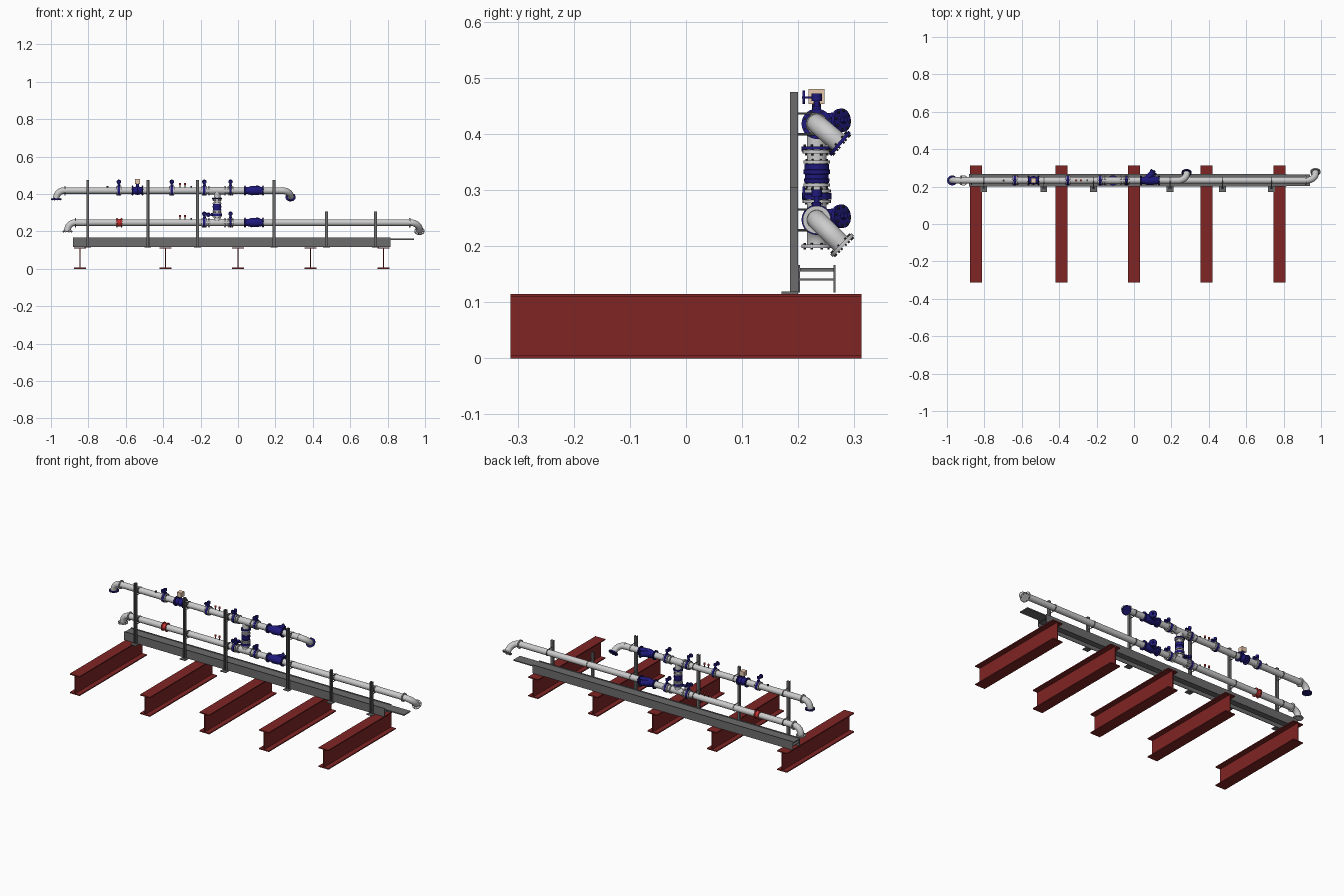
import bpy, bmesh
from math import sin, cos, pi
from mathutils import Vector as V

if "Cube" in bpy.data.objects:
    bpy.data.objects.remove(bpy.data.objects["Cube"])

def mat(name, c):
    m = bpy.data.materials.new(name)
    m.diffuse_color = (*c, 1)
    m.use_nodes = True
    m.node_tree.nodes["Principled BSDF"].inputs["Base Color"].default_value = m.diffuse_color
    return m

RED = mat("beam_red", (0.22, 0.018, 0.018))
BLUE = mat("valve_blue", (0.014, 0.01, 0.2))
STEEL = mat("frame_grey", (0.15, 0.15, 0.15))
PIPE = mat("pipe_grey", (0.55, 0.55, 0.54))
TAN = mat("actuator_tan", (0.8, 0.58, 0.42))
SIGNAL = mat("signal_red", (0.6, 0.03, 0.03))
DARK = mat("dark_steel", (0.04, 0.04, 0.04))

def finish(name, bm, m):
    bmesh.ops.remove_doubles(bm, verts=bm.verts, dist=1e-5)
    bmesh.ops.recalc_face_normals(bm, faces=bm.faces)
    me = bpy.data.meshes.new(name)
    bm.to_mesh(me)
    bm.free()
    ob = bpy.data.objects.new(name, me)
    bpy.context.collection.objects.link(ob)
    me.materials.append(m)
    return ob

def box(name, lo, hi, m):
    bm = bmesh.new()
    lo, hi = V(lo), V(hi)
    for v in bmesh.ops.create_cube(bm, size=1)["verts"]:
        v.co = V([(lo[i] + hi[i]) / 2 + v.co[i] * (hi[i] - lo[i]) for i in range(3)])
    return finish(name, bm, m)

def skin(bm, rings, caps):
    n = len(rings[0])
    rows = [[bm.verts.new(p) for p in r] for r in rings]
    for a, b in zip(rows, rows[1:]):
        for i in range(n):
            bm.faces.new((a[i], a[(i + 1) % n], b[(i + 1) % n], b[i]))
    if caps:
        bm.faces.new(rows[0])
        bm.faces.new(rows[-1])

def lathe(name, origin, axis, prof, m, seg=32):
    """Turn a profile of (distance along axis, radius) into a solid."""
    axis = V(axis).normalized()
    u = axis.orthogonal().normalized()
    w = axis.cross(u)
    bm = bmesh.new()
    skin(bm, [[V(origin) + axis * t + (u * cos(2 * pi * i / seg) + w * sin(2 * pi * i / seg)) * r
               for i in range(seg)] for t, r in prof], True)
    return finish(name, bm, m)

def cyl(name, p0, p1, r, m, seg=32):
    d = V(p1) - V(p0)
    return lathe(name, p0, d, [(0, r), (d.length, r)], m, seg)

def flange(name, c, axis, m, r=0.027, t=0.006):
    """Flat disc with a circle of bolts through it."""
    axis, c = V(axis).normalized(), V(c)
    cyl(name, c - axis * t / 2, c + axis * t / 2, r, m)
    u = axis.orthogonal().normalized()
    w = axis.cross(u)
    for i in range(8):
        a = 2 * pi * (i + .5) / 8
        p = c + (u * cos(a) + w * sin(a)) * (r - 0.004)
        cyl(name + "_bolt", p - axis * (t / 2 + .003), p + axis * (t / 2 + .003), 0.002, DARK, 6)

def elbow(name, start, along, down, R, ext, m, fm):
    """Quarter bend with a short straight tail and an end flange."""
    s, a, d = V(start), V(along), V(down).normalized()
    n = a.cross(d)
    rings = []
    for k in range(14):
        t = min(k, 12) / 12 * pi / 2
        p = s + a * R * sin(t) + d * R * (1 - cos(t)) + d * (ext if k == 13 else 0)
        side = n.cross(a * cos(t) + d * sin(t))
        rings.append([p + PR * (n * cos(2 * pi * i / 32) + side * sin(2 * pi * i / 32)) for i in range(32)])
    bm = bmesh.new()
    skin(bm, rings, True)
    finish(name, bm, m)
    flange(name + "_end_flange", s + a * R + d * (R + ext), d, fm)

def valve(name, c, axis, up):
    """Butterfly valve with gearbox and small handwheel facing the front."""
    c, axis, up = V(c), V(axis), V(up)
    cyl(name + "_body", c - axis * .006, c + axis * .006, 0.026, BLUE)
    for s in (-1, 1):
        flange(name + "_flange", c + axis * .0095 * s, axis, PIPE, 0.025, 0.005)
    cyl(name + "_stem", c + up * .02, c + up * .05, 0.005, BLUE, 16)
    cyl(name + "_collar", c + up * .025, c + up * .032, 0.008, BLUE, 16)
    h = c + up * .047
    cyl(name + "_gearbox", h - up * .006, h + up * .007, 0.009, BLUE, 16)
    f = V((0, -1, 0))
    cyl(name + "_shaft", h, h + f * .026, 0.002, BLUE, 12)
    lathe(name + "_handwheel", h + f * .021, f,
          [(.001, .0005), (.001, .008), (0, .009), (0, .012), (.004, .012), (.004, .009), (.003, .008), (.003, .0005)],
          BLUE, 24)

def strainer(name, z):
    """Y strainer with a slanted, capped screen leg."""
    o = (0.033, Y, z)
    lathe(name + "_body", o, (1, 0, 0), [(0, .018), (.02, .019), (.04, .025), (.075, .023), (.102, .018)], BLUE)
    for x in (0.037, 0.133):
        flange(name + "_flange", (x, Y, z), (1, 0, 0), BLUE)
    d = V((.7, .7, .1)).normalized()
    s = V((0.06, Y, z))
    cyl(name + "_leg", s, s + d * .062, 0.016, BLUE)
    flange(name + "_cap", s + d * .062, d, BLUE, 0.021, 0.007)
    cyl(name + "_drain_plug", s + d * .062, s + d * .074, 0.006, BLUE, 6)

Y, PR, ZL, ZU = 0.233, 0.0175, 0.247, 0.418
X = (1, 0, 0)

# I-beam sleepers
for x in (-0.845, -0.387, 0, 0.388, 0.777):
    for z in (0, 0.109):
        box("sleeper_flange", (x - .032, -.313, z), (x + .032, .313, z + .006), RED)
    box("sleeper_web", (x - .0025, -.313, .006), (x + .0025, .313, .109), RED)

# Long frame beam laid on its side, with cable tray plate
for y in (0.2, 0.263):
    box("frame_flange", (-.883, y, .117), (.815, y + .003, .166), STEEL)
box("frame_web", (-.883, .203, .139), (.815, .263, .142), STEEL)
box("tray_plate", (-.883, .203, .155), (.94, .264, .161), STEEL)

# Posts with base plates and pipe clamps
for x, top in ((-.803, .475), (-.482, .475), (-.217, .475), (.192, .475), (.473, .305), (.735, .305)):
    box("post_web", (x - .006, .196, .117), (x + .006, .2, top), STEEL)
    for s in (-1, 1):
        box("post_side", (x + s * .006 - .0015, .185, .117), (x + s * .006 + .0015, .2, top), STEEL)
    box("post_base_plate", (x - .018, .17, .115), (x + .018, .2, .119), STEEL)
    for z in ([ZL, ZU] if top > .4 else [ZL]):
        cyl("pipe_clamp", (x - .003, Y, z), (x + .003, Y, z), PR + .002, STEEL)
        for s in (-1, 1):
            cyl("clamp_bolt", (x, .188, z + s * .0185), (x, Y, z + s * .0185), .002, STEEL, 8)

# Upper and lower pipe runs with their bends
cyl("upper_pipe", (-.93, Y, ZU), (.235, Y, ZU), PR, PIPE)
cyl("lower_pipe", (-.87, Y, ZL), (.92, Y, ZL), PR, PIPE)
elbow("upper_left_elbow", (-.93, Y, ZU), (-1, 0, 0), (0, 0, -1), .042, .004, PIPE, BLUE)
elbow("lower_left_elbow", (-.87, Y, ZL), (-1, 0, 0), (0, 0, -1), .042, .005, PIPE, PIPE)
elbow("upper_right_elbow", (.235, Y, ZU), X, (0, 1, -.85), .046, .008, PIPE, BLUE)
elbow("lower_right_elbow", (.92, Y, ZL), X, (0, 1, -1), .05, .014, PIPE, PIPE)
for x, z in ((-.925, ZU), (.235, ZU), (-.868, ZL), (.918, ZL)):
    cyl("pipe_joint", (x - .003, Y, z), (x + .003, Y, z), .025 if abs(x) > .5 else .019, PIPE)

# Valves and strainers on both runs
for x in (-.637, -.354, -.18, -.04):
    valve("upper_valve", (x, Y, ZU), V(X), (0, 0, 1))
for x in (-.18, -.04):
    valve("lower_valve", (x, Y, ZL), V(X), (0, 0, 1))
strainer("upper_strainer", ZU)
strainer("lower_strainer", ZL)

# Control valve with tan actuator box
lathe("control_valve_body", (-.567, Y, ZU), X, [(0, .018), (.015, .019), (.03, .024), (.045, .019), (.06, .018)], BLUE)
for x in (-.564, -.51):
    flange("control_valve_flange", (x, Y, ZU), X, BLUE)
cyl("control_valve_stem", (-.537, Y, ZU), (-.537, Y, .455), .008, BLUE, 16)
box("actuator_box", (-.551, .218, .453), (-.523, .247, .48), TAN)

# Red coupling on the lower run
cyl("red_coupling", (-.645, Y, ZL), (-.625, Y, ZL), .02, SIGNAL)
for x in (-.647, -.623):
    flange("red_coupling_flange", (x, Y, ZL), X, SIGNAL, .025, .004)

# Gauge taps with red heads
for z in (ZU, ZL):
    for x in (-.31, -.284):
        cyl("gauge_tap", (x, Y, z), (x, Y, z + .032), .002, DARK, 10)
        cyl("gauge_head", (x, Y, z + .03), (x, Y, z + .04), .0055, SIGNAL, 16)
    cyl("sensor_pocket", (-.25, Y, z), (-.25, Y, z + .024), .005, DARK, 12)
cyl("air_vent", (-.697, Y, ZU), (-.697, Y, ZU + .024), .006, DARK, 12)

# Cross-over riser: tees, flanges, check valve and isolating valve
xr = -.112
cyl("riser_pipe", (xr, Y, ZL), (xr, Y, ZU), PR, PIPE)
for z in (ZU, ZL):
    cyl("tee_sleeve", (xr - .042, Y, z), (xr + .042, Y, z), .0195, PIPE)
    for s in (-1, 1):
        flange("tee_flange", (xr + s * .042, Y, z), X, PIPE, .025, .005)
flange("riser_top_flange", (xr, Y, .375), (0, 0, 1), BLUE)
flange("riser_mid_flange", (xr, Y, .368), (0, 0, 1), PIPE, .025)
lathe("check_valve", (xr, Y, .313), (0, 0, 1),
      [(0, .022), (.007, .023), (.008, .021), (.015, .021), (.016, .024), (.023, .024), (.024, .022), (.033, .022)], BLUE)
for z in (.309, .35):
    flange("check_valve_flange", (xr, Y, z), (0, 0, 1), PIPE, .024, .005)
valve("riser_valve", (xr, Y, .289), V((0, 0, 1)), (-1, 0, 0))

# Smooth the round parts, keep edges crisp
bpy.ops.object.select_all(action='SELECT')
bpy.context.view_layer.objects.active = bpy.context.selected_objects[0]
bpy.ops.object.shade_smooth_by_angle()
